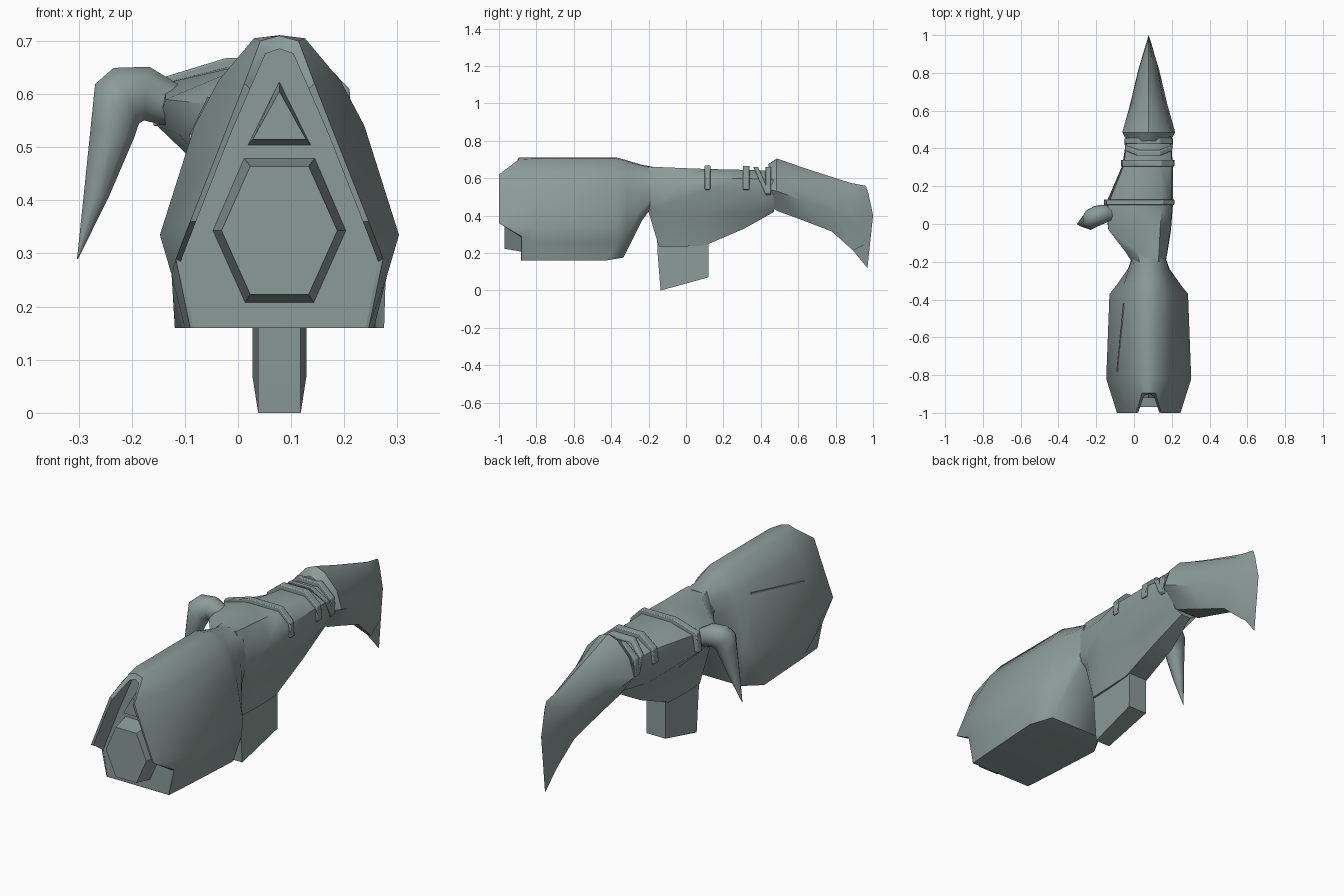
import bpy, bmesh, math
from mathutils import Vector

cube = bpy.data.objects.get("Cube")
if cube:
    bpy.data.objects.remove(cube, do_unlink=True)

CX = 0.078  # centre line of the main body

mat = bpy.data.materials.new("grey green metal")
mat.use_nodes = True
COLOR = (0.26, 0.33, 0.315, 1)
mat.diffuse_color = COLOR
mat.node_tree.nodes["Principled BSDF"].inputs["Base Color"].default_value = COLOR


def loft(name, rings, angle=30, bevel=0):
    """Skin a list of equal rings and cap both ends."""
    bm = bmesh.new()
    vr = [[bm.verts.new(p) for p in r] for r in rings]
    n = len(vr[0])
    for a, b in zip(vr, vr[1:]):
        for i in range(n):
            j = (i + 1) % n
            bm.faces.new((a[i], a[j], b[j], b[i]))
    bm.faces.new(vr[0])
    bm.faces.new(vr[-1])
    bmesh.ops.remove_doubles(bm, verts=bm.verts, dist=0.0004)
    bmesh.ops.recalc_face_normals(bm, faces=bm.faces)
    me = bpy.data.meshes.new(name)
    bm.to_mesh(me)
    bm.free()
    me.materials.append(mat)
    ob = bpy.data.objects.new(name, me)
    bpy.context.collection.objects.link(ob)
    if bevel:
        m = ob.modifiers.new("Bevel", "BEVEL")
        m.width, m.segments = bevel, 2
    bpy.ops.object.select_all(action="DESELECT")
    ob.select_set(True)
    bpy.context.view_layer.objects.active = ob
    bpy.ops.object.shade_smooth_by_angle(angle=math.radians(angle))
    return ob


def sym(half, y=None):
    """Closed ring from half points (x, z[, y]) running bottom to top."""
    pts = [(p[0], p[2] if len(p) > 2 else y, p[1]) for p in half]
    left = [(-x, yy, z) for x, yy, z in reversed(pts) if x > 0]
    return [(CX + x, yy, z) for x, yy, z in pts + left]


def uneven(right, left, y):
    """Closed ring with different right and left sides."""
    return [(CX + x, y, z) for x, z in right] + [(CX - x, y, z) for x, z in reversed(left)]


# Housing: hooded front, recessed front panel, long shell, narrow neck
hood = [(.168, .16, -.88), (.195, .29, -.88), (.168, .36, -1), (.105, .52, -1),
        (.066, .62, -1), (.036, .70, -.895), (0, .71, -.895)]
lip = [(.163, .162, -.881), (.186, .285, -.881), (.157, .36, -.997), (.094, .52, -.997),
       (.055, .61, -.997), (.026, .676, -.91), (0, .685, -.90)]
panel = [(x, z, -.88) for x, z, y in lip]
loft("housing", [
    sym(panel), sym(lip), sym(hood),
    sym([(.178, .16, -.75), (.203, .26), (.225, .335), (.16, .54), (.115, .625), (.048, .705), (0, .711)], -.82),
    sym([(.197, .16, -.43), (.2, .26), (.208, .335), (.155, .54), (.115, .625), (.048, .705), (0, .711)], -.37),
    sym([(.14, .176, -.335), (.16, .28), (.168, .36), (.132, .54), (.1, .62), (.045, .69), (0, .697)], -.32),
    sym([(.085, .37), (.1, .40), (.11, .44), (.105, .55), (.085, .62), (.04, .668), (0, .672)], -.238),
    sym([(.06, .45), (.085, .47), (.09, .5), (.09, .56), (.08, .62), (.04, .66), (0, .662)], -.18),
], 44)

# Raised hexagonal muzzle and triangular sight plate
def boss(name, outer, inner, y0, y1):
    loft(name, [sym(outer, y0), sym(inner, y1)], 15)

boss("muzzle", [(.065, .207), (.126, .343), (.067, .48)],
     [(.055, .223), (.109, .343), (.055, .464)], -.875, -.97)
boss("sight_plate", [(.06, .503), (0, .625)], [(.05, .515), (0, .605)], -.875, -.92)

# Slim seam rib high on the horn-side flank
loft("seam_rib", [[(CX - x - dx, y, z + dz)
                   for dx, dz in ((-.01, -.006), (.003, -.003), (.002, .005), (-.01, .004))]
                  for x, y, z in ((.167, -.78, .52), (.133, -.42, .59))], 20)

# Middle body: keel below, rounded top, bulge on the side that carries the horn
neck = [(.05, .42), (.08, .44), (.09, .47), (.09, .58), (.05, .662)]
rear = [(.025, .42), (.065, .44), (.115, .52), (.113, .59), (.05, .64)]
loft("middle_body", [
    uneven(neck, neck, -.2),
    uneven([(.05, .235), (.085, .41), (.1, .45), (.098, .58), (.055, .66)],
           [(.05, .235), (.085, .41), (.118, .47), (.125, .58), (.06, .655)], -.145),
    uneven([(.055, .235), (.087, .41), (.118, .50), (.115, .57), (.06, .655)],
           [(.055, .235), (.1, .42), (.19, .525), (.214, .59), (.1, .647)], -.03),
    uneven([(.055, .24), (.085, .41), (.128, .53), (.124, .60), (.07, .65)],
           [(.055, .24), (.105, .42), (.23, .54), (.217, .62), (.1, .65)], .1),
    uneven([(.05, .33), (.08, .41), (.128, .53), (.124, .60), (.065, .645)],
           [(.05, .33), (.085, .42), (.14, .53), (.132, .60), (.06, .645)], .31),
    uneven(rear, rear, .47),
], 44)

# Raised bands around the upper body
def band(name, right, left, y0, y1, lean=0):
    def ring(y):
        return [(x, yy + lean * (.66 - z), z) for x, yy, z in uneven(right, left, y)]
    loft(name, [ring(y0), ring(y1)], 40, .004)

band("front_band", [(.08, .53), (.136, .54), (.132, .61), (.075, .668)],
     [(.08, .53), (.238, .54), (.224, .63), (.1, .668)], .1, .13)
band("rear_band", [(.08, .53), (.136, .54), (.132, .61), (.068, .666)],
     [(.08, .53), (.147, .54), (.138, .61), (.068, .666)], .305, .34)
claw = [(.08, .49), (.128, .52), (.124, .60), (.06, .66)]
band("slanted_band", claw, claw, .36, .385, .45)
band("collar_band", claw, claw, .425, .455)

# Four-sided grip, wider at the back, with a sloping foot
def grip_ring(yf, yb, zf, zb):
    return [(CX + .04, yf, zf), (CX + .051, yb, zb), (CX - .051, yb, zb), (CX - .04, yf, zf)]

loft("grip", [grip_ring(-.155, .12, .30, .30), grip_ring(-.152, .12, .2, .22),
              grip_ring(-.136, .119, 0, .07)], 30)

# Drooping blade tail ending in an upright edge
def tail_ring(w, top, bottom):
    pts = []
    for x, t in ((0, 1), (.35, .93), (.8, .7), (1, .4), (.45, .04)):
        pts.append((CX + x * w, bottom[0] + t * (top[0] - bottom[0]),
                    bottom[1] + t * (top[1] - bottom[1])))
    return pts + [(2 * CX - x, y, z) for x, y, z in reversed(pts[1:])]

loft("tail_blade", [
    tail_ring(.115, (.44, .675), (.44, .45)),
    tail_ring(.14, (.485, .706), (.485, .415)),
    tail_ring(.1, (.64, .652), (.62, .365)),
    tail_ring(.055, (.88, .575), (.775, .305)),
    tail_ring(.024, (.96, .56), (.89, .20)),
    [(CX, y, z) for y, z in ((.963, .555), (.975, .52), (.99, .45), (1, .40), (.985, .26),
                             (.97, .12), (.985, .26), (1, .40), (.99, .45), (.975, .52))],
], 40)

# Curved side horn swept down to a point
def horn_ring(c, a, b, n=10):
    c, a, b = Vector(c), Vector(a), Vector(b)
    return [c + a * math.cos(2 * math.pi * i / n) + b * math.sin(2 * math.pi * i / n) for i in range(n)]

loft("side_horn", [
    horn_ring((-.11, .055, .577), (0, .045, 0), (0, 0, .042)),
    horn_ring((-.14, .055, .587), (0, .045, 0), (.008, 0, .046)),
    horn_ring((-.172, .049, .601), (0, .053, 0), (.005, 0, .053)),
    horn_ring((-.21, .037, .597), (0, .058, 0), (-.025, 0, .055)),
    horn_ring((-.23, .025, .575), (0, .056, 0), (-.041, 0, .046)),
    horn_ring((-.236, .018, .53), (0, .047, 0), (-.043, 0, .012)),
    horn_ring((-.267, .008, .41), (0, .026, 0), (-.024, 0, .006)),
    horn_ring((-.302, 0, .29), (0, .001, 0), (-.001, 0, 0)),
], 45)
